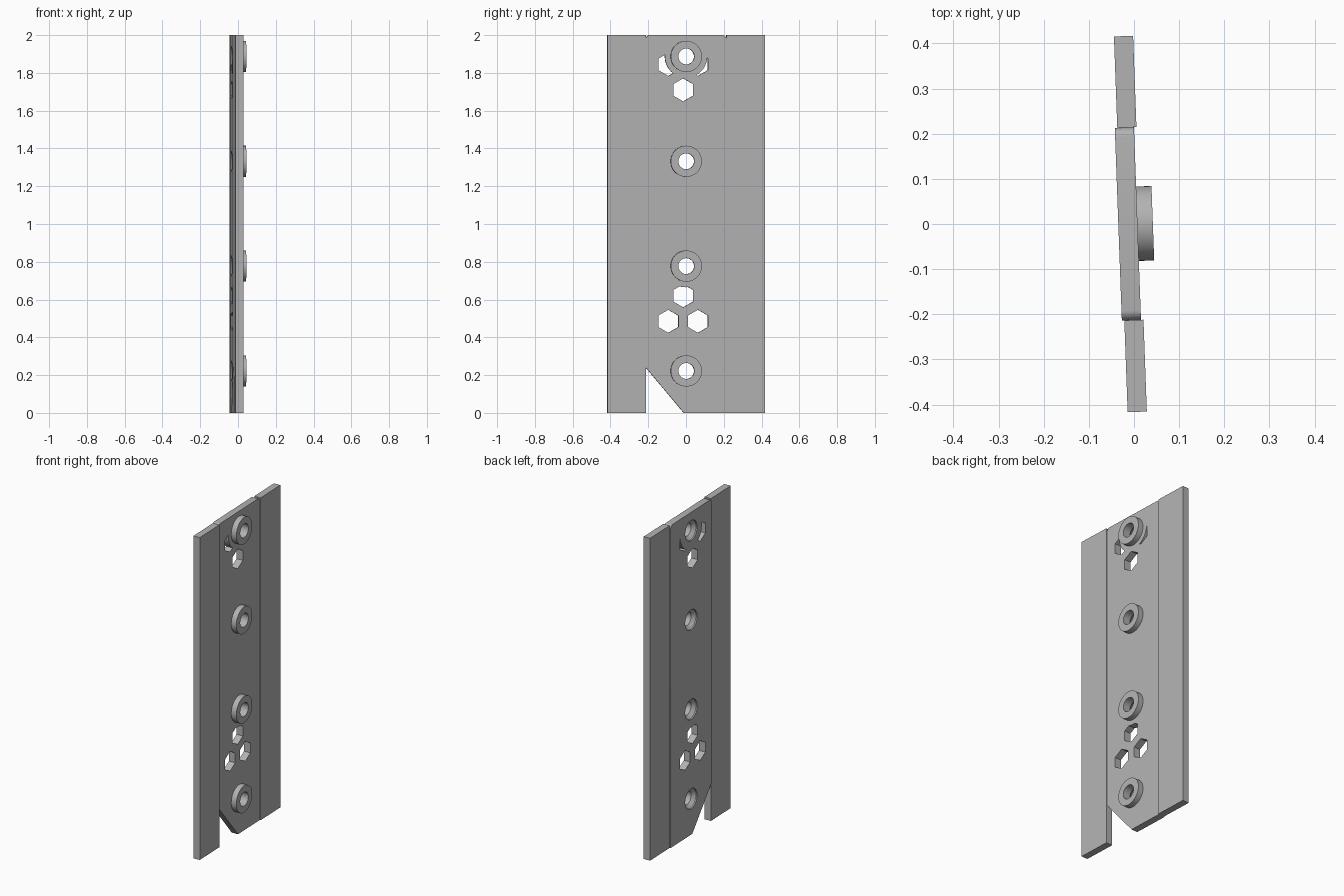
import bpy, bmesh, math

if "Cube" in bpy.data.objects:
    bpy.data.objects.remove(bpy.data.objects["Cube"])

TILT = math.asin(0.0365)      # whole panel is turned slightly about z
T = 0.0425                    # board thickness
MID = -0.0055                 # middle board is set back a little
SCREWS = [0.222, 0.777, 1.332, 1.887]
HEXES = [(-0.015, 0.62), (-0.094, 0.485), (0.063, 0.485),
         (-0.015, 1.71), (-0.094, 1.845), (0.063, 1.845)]

grey = bpy.data.materials.new("light grey")
grey.diffuse_color = (0.448, 0.448, 0.448, 1)
grey.use_nodes = True
grey.node_tree.nodes["Principled BSDF"].inputs["Base Color"].default_value = grey.diffuse_color


def finish(name, bm):
    bmesh.ops.recalc_face_normals(bm, faces=bm.faces)
    me = bpy.data.meshes.new(name)
    bm.to_mesh(me)
    bm.free()
    me.materials.append(grey)
    ob = bpy.data.objects.new(name, me)
    bpy.context.collection.objects.link(ob)
    return ob


def prism(name, pts, x0, x1):
    """Extrude a (y, z) outline from x0 to x1."""
    bm = bmesh.new()
    face = bm.faces.new([bm.verts.new((x0, y, z)) for y, z in pts])
    ext = bmesh.ops.extrude_face_region(bm, geom=[face])
    verts = [g for g in ext["geom"] if isinstance(g, bmesh.types.BMVert)]
    bmesh.ops.translate(bm, verts=verts, vec=(x1 - x0, 0, 0))
    return finish(name, bm)


def circle(y, z, r, n, start=0.0):
    return [(y + r * math.cos(start + 2 * math.pi * i / n),
             z + r * math.sin(start + 2 * math.pi * i / n)) for i in range(n)]


def lathe(name, profile, z, closed, n=48):
    """Revolve (x, radius) points about an x axis at height z."""
    bm = bmesh.new()
    rings = [[bm.verts.new((x, a, b)) for a, b in circle(0, z, r, n)] for x, r in profile]
    pairs = list(zip(rings, rings[1:]))
    if closed:
        pairs.append((rings[-1], rings[0]))
    else:
        bm.faces.new(rings[0])
        bm.faces.new(rings[-1])
    for a, b in pairs:
        for i in range(n):
            j = (i + 1) % n
            bm.faces.new((a[i], a[j], b[j], b[i]))
    return finish(name, bm)


def cut(target, cutter):
    mod = target.modifiers.new("cut", 'BOOLEAN')
    mod.operation = 'DIFFERENCE'
    mod.solver = 'EXACT'
    mod.object = cutter
    bpy.context.view_layer.objects.active = target
    bpy.ops.object.modifier_apply(modifier=mod.name)
    bpy.data.objects.remove(cutter)


# Side boards
h = T / 2
parts = [
    prism("front_board", [(-0.4165, 0), (-0.213, 0), (-0.213, 2), (-0.4165, 2)], -h, h),
    prism("back_board", [(0.214, 0), (0.4165, 0), (0.4165, 2), (0.214, 2)], -h, h),
]

# Middle board: slanted lower corner, rounded upper corners
R = 0.022
arc = [i * math.pi / 12 for i in range(7)]
outline = [(-0.012, 0), (0.214, 0)]
outline += [(0.214 - R * (1 - math.cos(a)), 2 - R * (1 - math.sin(a))) for a in arc]
outline += [(-0.213 + R * (1 - math.sin(a)), 2 - R * (1 - math.cos(a))) for a in arc]
outline += [(-0.213, 0.24)]
back, face = MID - h, MID + h
middle = prism("middle_board", outline, back, face)

# Hexagonal openings, kept clear of the screw seats
for y, z in HEXES:
    hexa = prism("hex_cutter", circle(y, z, 0.061, 6, math.pi / 6), -0.1, 0.1)
    for s in SCREWS:
        if math.hypot(y, z - s) < 0.17:
            cut(hexa, prism("seat_cutter", circle(0, s, 0.112, 64), -0.2, 0.2))
    cut(middle, hexa)

# Countersunk screw holes and raised bosses
for i, z in enumerate(SCREWS):
    cut(middle, lathe("screw_cutter", [(back - 0.01, 0.062), (back + 0.008, 0.062),
                                       (back + 0.028, 0.042), (face + 0.01, 0.042)], z, False))
    parts.append(lathe(f"boss_{i + 1}", [(face - 0.001, 0.042), (face - 0.001, 0.0825),
                                         (face + 0.034, 0.0825), (face + 0.034, 0.042)], z, True))
parts.append(middle)

# Tilt everything and shade
for ob in parts:
    ob.location.x = -0.008
    ob.rotation_euler.z = TILT
    bpy.ops.object.select_all(action='DESELECT')
    ob.select_set(True)
    bpy.context.view_layer.objects.active = ob
    bpy.ops.object.shade_smooth_by_angle(angle=math.radians(30))
